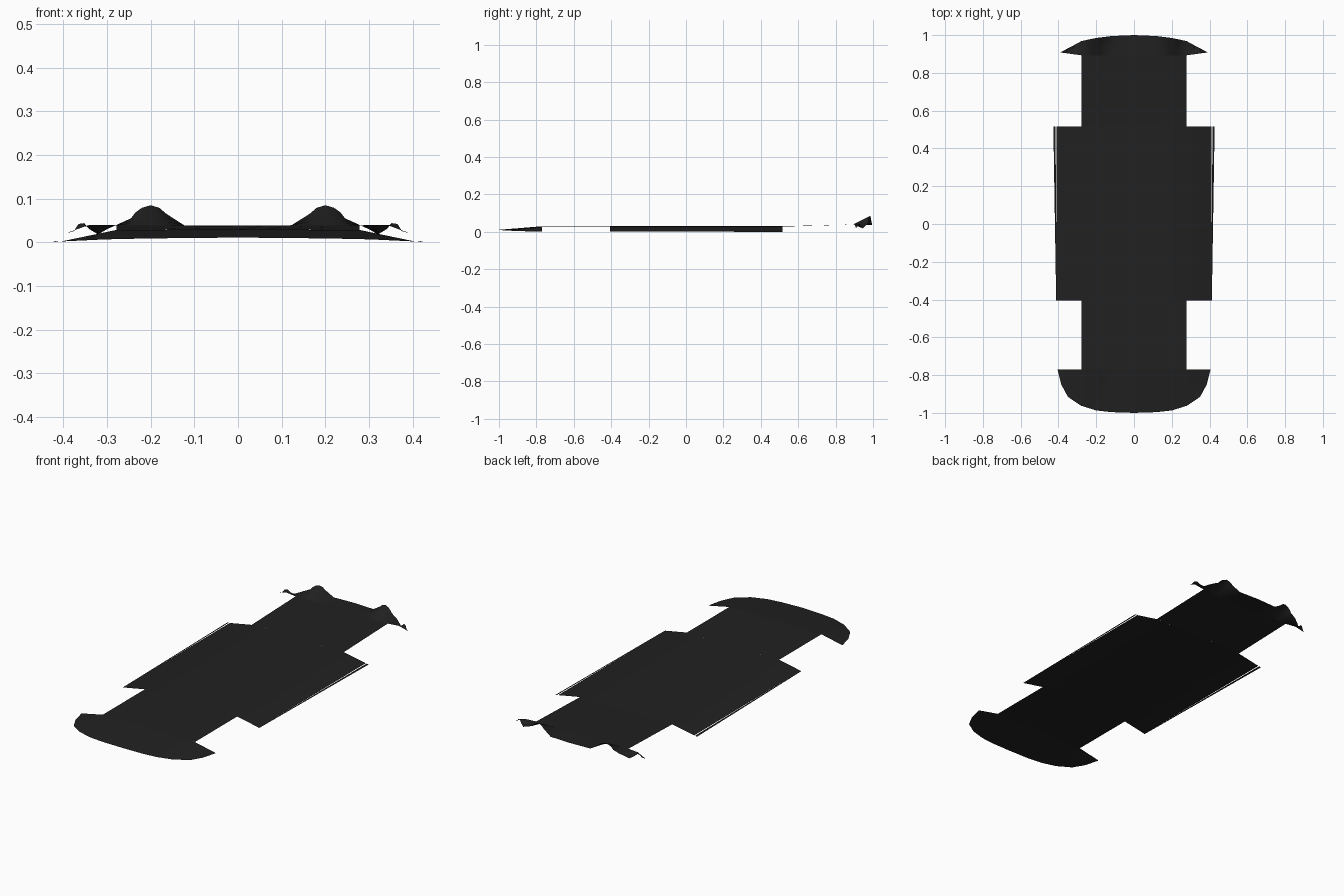
import bpy, bmesh

if "Cube" in bpy.data.objects:
    bpy.data.objects.remove(bpy.data.objects["Cube"])

black = bpy.data.materials.new("matte black plastic")
black.diffuse_color = (0.015, 0.015, 0.015, 1)
black.use_nodes = True
black.node_tree.nodes["Principled BSDF"].inputs["Base Color"].default_value = black.diffuse_color


def lerp(pts, x):
    """Piecewise linear lookup in (x, value) pairs."""
    for (a, u), (b, v) in zip(pts, pts[1:]):
        if x <= b:
            return u + (v - u) * (x - a) / (b - a)
    return pts[-1][1]


def sheet(name, xs, edge_a, edge_b, rows=3, both=False):
    """Thin skin between two edges; each edge maps half-width x to (x, y, z).
    With both=True the strip is a separate one on each side."""
    bm = bmesh.new()
    sets = [[-x for x in reversed(xs)], xs] if both else [[-x for x in reversed(xs) if x > 0] + xs]
    for row_x in sets:
        grid = []
        for r in range(rows + 1):
            t = r / rows
            line = []
            for x in row_x:
                s = -1 if x < 0 else 1
                a, b = edge_a(abs(x)), edge_b(abs(x))
                p = [u + (v - u) * t for u, v in zip(a, b)]
                line.append(bm.verts.new((s * p[0], p[1], p[2])))
            grid.append(line)
        for r in range(rows):
            for i in range(len(row_x) - 1):
                bm.faces.new((grid[r][i], grid[r][i + 1], grid[r + 1][i + 1], grid[r + 1][i]))
    bmesh.ops.remove_doubles(bm, verts=bm.verts, dist=1e-5)
    me = bpy.data.meshes.new(name)
    bm.to_mesh(me)
    bm.free()
    me.materials.append(black)
    ob = bpy.data.objects.new(name, me)
    bpy.context.collection.objects.link(ob)
    for p in me.polygons:
        p.use_smooth = True
    bpy.context.view_layer.objects.active = ob
    ob.select_set(True)
    bpy.ops.object.shade_smooth_by_angle(angle=0.5)
    ob.select_set(False)
    return ob


# front undertray with rounded nose
nose_y = [(0, -1.0), (.12, -.996), (.2, -.987), (.28, -.962), (.35, -.915), (.385, -.85), (.405, -.77)]
nose_z = [(0, .011), (.2, .009), (.3, .007), (.405, .002)]
tail_z = [(0, .03), (.28, .028), (.405, .002)]
sheet("front_undertray", [0, .06, .12, .2, .24, .28, .315, .35, .37, .385, .396, .405],
      lambda x: (x, lerp(nose_y, x), lerp(nose_z, x)),
      lambda x: (x, -.769, lerp(tail_z, x)))

# narrow floor between the front wheels
sheet("front_floor", [0, .14, .278],
      lambda x: (x, -.769, .030 - .007 * x), lambda x: (x, -.405, .030 - .007 * x))

# wide middle floor, dropping towards the sills
mid_z = [(0, .03), (.278, .028), (.41, .003)]
sheet("middle_floor", [0, .14, .278, .32, .36, .41],
      lambda x: (x, -.405, lerp(mid_z, x)), lambda x: (x, .515, lerp(mid_z, x)))

# slim sill lips splaying out to the rear
sheet("sill_lip", [.408, .412],
      lambda x: (x, -.405, .002),
      lambda x: (.416 if x < .41 else .427, .515, .003 if x < .41 else .0), both=True)

# narrow floor between the rear wheels
sheet("rear_floor", [0, .14, .278],
      lambda x: (x, .515, .030 - .007 * x), lambda x: (x, .893, .039))

# rear diffuser: two exhaust humps and wavy outer corners
rear_y = [(0, 1.0), (.12, .995), (.2, .985), (.28, .968), (.33, .94), (.388, .91)]
rear_z = [(0, .037), (.12, .037), (.165, .066), (.18, .079), (.2, .085), (.22, .079), (.235, .068),
          (.245, .055), (.278, .040), (.3, .03), (.32, .018), (.34, .03), (.352, .044), (.365, .042),
          (.375, .026), (.388, .022)]
root_y = [(0, .893), (.278, .893), (.388, .908)]
root_z = [(0, .039), (.278, .039), (.34, .04), (.388, .023)]
sheet("rear_diffuser", [0, .06] + [p[0] for p in rear_z[1:]],
      lambda x: (x, lerp(root_y, x), lerp(root_z, x)),
      lambda x: (x, lerp(rear_y, x), lerp(rear_z, x)))
